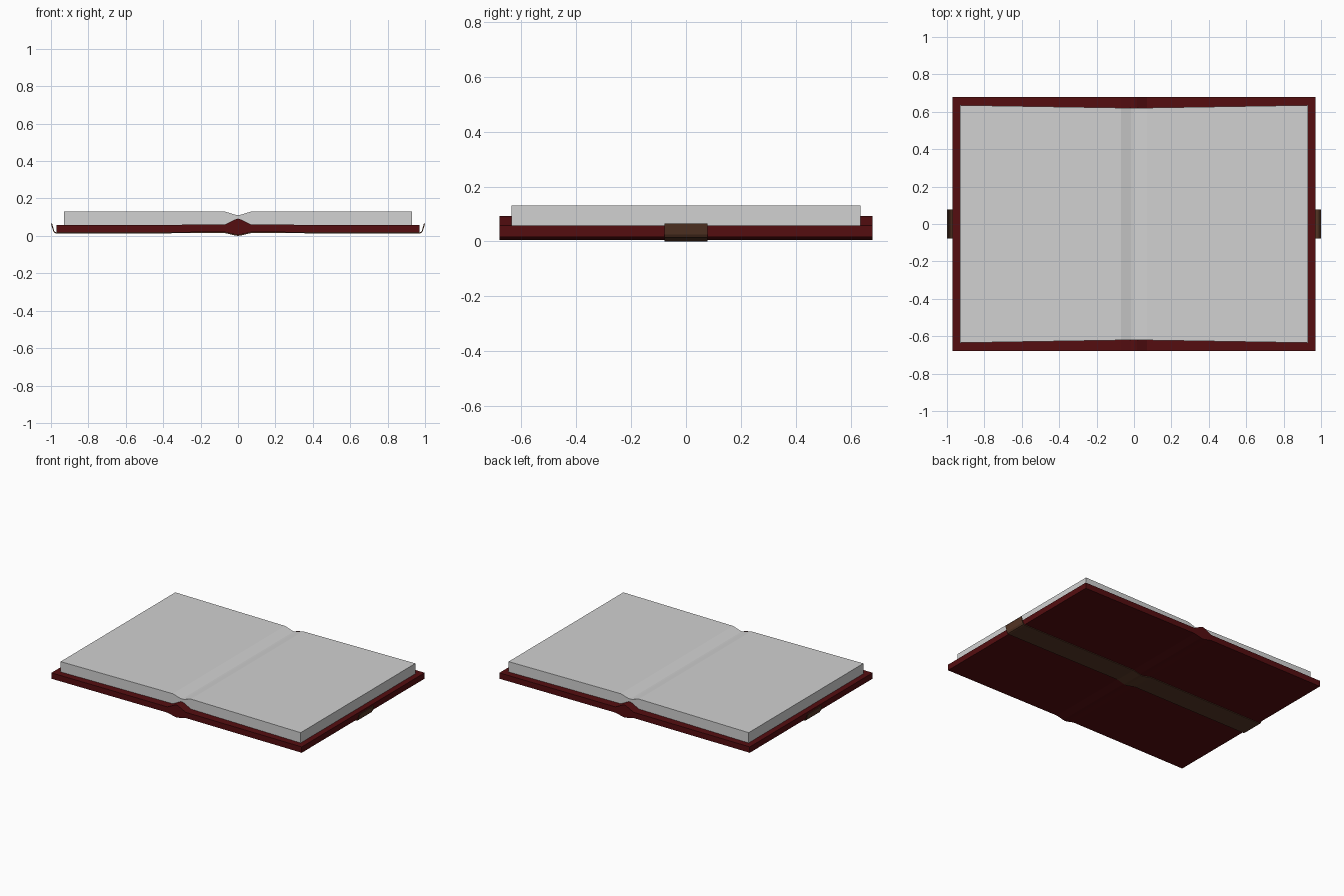
import bpy, bmesh

if "Cube" in bpy.data.objects:
    bpy.data.objects.remove(bpy.data.objects["Cube"])


def material(name, rgb):
    m = bpy.data.materials.new(name)
    m.diffuse_color = (*rgb, 1)
    m.use_nodes = True
    m.node_tree.nodes["Principled BSDF"].inputs["Base Color"].default_value = m.diffuse_color
    return m


def strip(name, stations, mat):
    """Solid from mirrored stations: (lower x, lower z, upper x, upper z, half depth)."""
    left = [(-a, b, -c, d, h) for a, b, c, d, h in reversed(stations) if a > 1e-6]
    bm = bmesh.new()
    rings = []
    for x0, z0, x1, z1, h in left + stations:
        rings.append([bm.verts.new(p) for p in
                      ((x0, -h, z0), (x0, h, z0), (x1, h, z1), (x1, -h, z1))])
    for a, b in zip(rings, rings[1:]):
        for i in range(4):
            j = (i + 1) % 4
            bm.faces.new((a[i], a[j], b[j], b[i]))
    bm.faces.new(rings[0])
    bm.faces.new(rings[-1])
    bmesh.ops.recalc_face_normals(bm, faces=bm.faces)
    me = bpy.data.meshes.new(name)
    bm.to_mesh(me)
    bm.free()
    me.materials.append(mat)
    ob = bpy.data.objects.new(name, me)
    bpy.context.collection.objects.link(ob)
    return ob


paper = material("paper grey", (0.64, 0.64, 0.64))
leather = material("dark red leather", (0.089, 0.004, 0.005))
brown = material("brown strap", (0.10, 0.04, 0.02))

# cover boards with the raised spine in the middle
strip("cover", [(x, z0, x, z1, 0.68) for x, z0, z1 in
                ((0, 0.005, 0.092), (0.015, 0.007, 0.088),
                 (0.07, 0.02, 0.06), (0.97, 0.017, 0.058))], leather)

# open page block, dipping at the gutter and slightly narrower there
strip("pages", [(x, z0, x, z1, h) for x, z0, z1, h in
                ((0, 0.088, 0.111, 0.62), (0.015, 0.084, 0.113, 0.62),
                 (0.07, 0.056, 0.13, 0.621), (0.93, 0.054, 0.13, 0.635))], paper)

# strap running under the cover and curling up at both ends
strip("strap", [(0, 0.0, 0, 0.006, 0.078), (0.015, 0.002, 0.015, 0.008, 0.078),
                (0.07, 0.015, 0.07, 0.021, 0.078), (0.97, 0.012, 0.968, 0.018, 0.078),
                (0.98, 0.015, 0.976, 0.02, 0.078), (0.988, 0.026, 0.983, 0.028, 0.078),
                (1.0, 0.065, 0.994, 0.066, 0.078)], brown)
